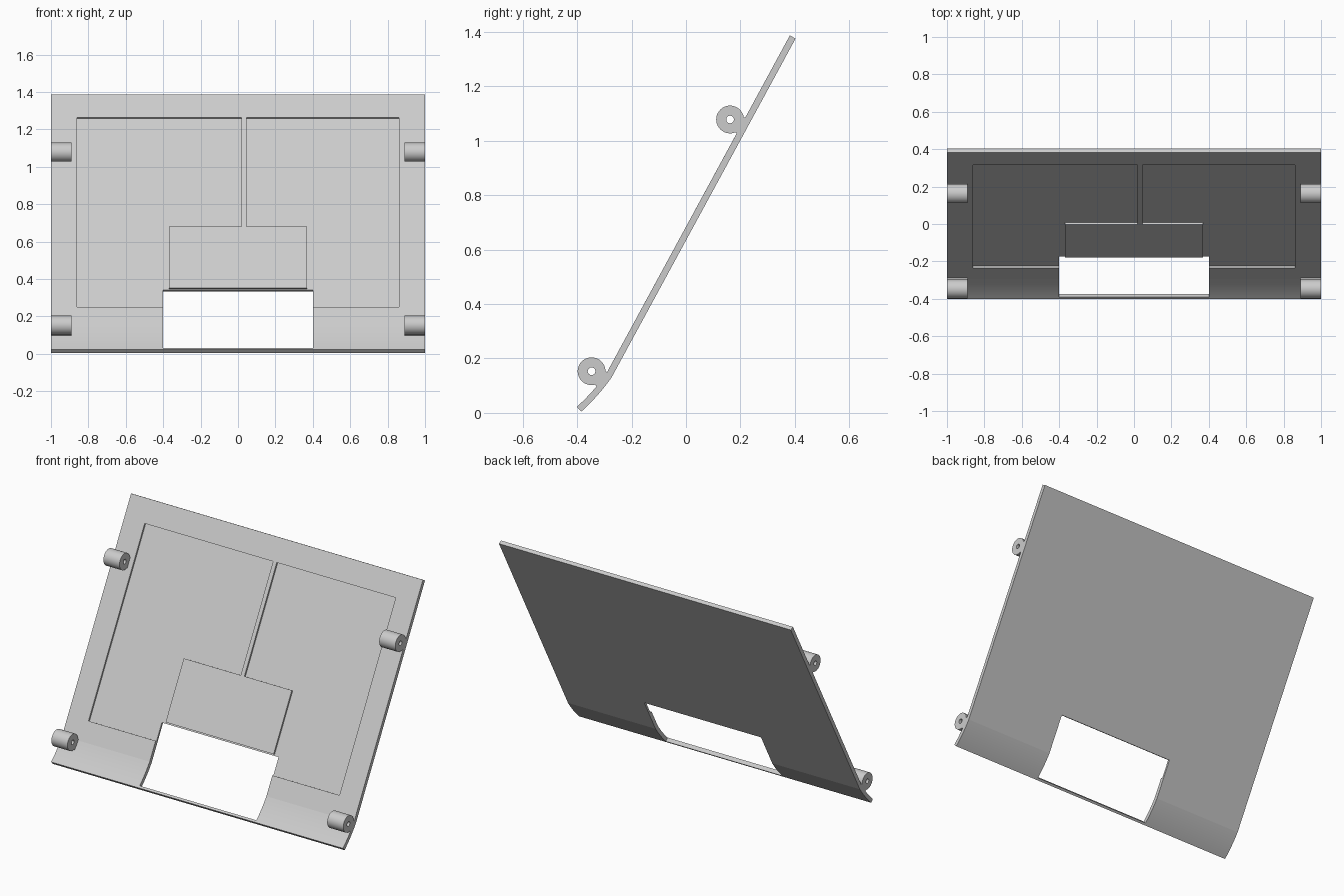
import bpy, bmesh, math
from mathutils import Vector

if "Cube" in bpy.data.objects:
    bpy.data.objects.remove(bpy.data.objects["Cube"])

grey = bpy.data.materials.new("light_grey")
grey.use_nodes = True
GREY = (0.6, 0.6, 0.6, 1)
grey.diffuse_color = GREY
grey.node_tree.nodes["Principled BSDF"].inputs["Base Color"].default_value = GREY


def prism(name, outline, x0, x1):
    """Extrude a (y, z) outline along x."""
    bm = bmesh.new()
    face = bm.faces.new([bm.verts.new((x0, y, z)) for y, z in outline])
    ext = bmesh.ops.extrude_face_region(bm, geom=[face])["geom"]
    bmesh.ops.translate(bm, vec=(x1 - x0, 0, 0),
                        verts=[v for v in ext if isinstance(v, bmesh.types.BMVert)])
    bmesh.ops.recalc_face_normals(bm, faces=bm.faces)
    mesh = bpy.data.meshes.new(name)
    bm.to_mesh(mesh)
    bm.free()
    mesh.materials.append(grey)
    ob = bpy.data.objects.new(name, mesh)
    bpy.context.collection.objects.link(ob)
    return ob


def activate(ob):
    bpy.ops.object.select_all(action='DESELECT')
    ob.select_set(True)
    bpy.context.view_layer.objects.active = ob


def cut(ob, cutter):
    activate(ob)
    mod = ob.modifiers.new("cut", 'BOOLEAN')
    mod.operation, mod.solver, mod.object = 'DIFFERENCE', 'EXACT', cutter
    bpy.ops.object.modifier_apply(modifier=mod.name)
    bpy.data.objects.remove(cutter)


def smooth(ob, degrees):
    activate(ob)
    bpy.ops.object.shade_smooth_by_angle(angle=math.radians(degrees))


def along(a):
    return Vector((math.cos(a), math.sin(a)))


def outward(a):
    return Vector((-math.sin(a), math.cos(a)))


# Sheet section: straight main panel above a crease, gently curved lip below
THICK, FLOOR, LENGTH = 0.024, 0.013, 1.416
SLOPE = math.radians(61.5)
CREASE = Vector((-0.273, 0.131))
STEPS, LIP = 10, 0.169


def panel(s, d):
    return CREASE + along(SLOPE) * s + outward(SLOPE) * d


def lip(length):
    """Points and slopes down the back of the lip, starting at the crease."""
    p, nodes = CREASE.copy(), [(CREASE.copy(), math.radians(58))]
    for i in range(STEPS):
        a = math.radians(55 - 13 * (i + 0.5) / STEPS)
        p = p - along(a) * length / STEPS
        nodes.append((p, a))
    return nodes


def section(top, length, d0, d1):
    nodes = lip(length)
    back = [p + outward(a) * d0 for p, a in nodes]
    front = [p + outward(a) * d1 for p, a in reversed(nodes)]
    return [panel(top, d0)] + back + front + [panel(top, d1)]


def slab(name, x0, x1, s0, s1, d0, d1):
    return prism(name, [panel(s0, d0), panel(s1, d0), panel(s1, d1), panel(s0, d1)], x0, x1)


sheet = prism("door_panel", section(LENGTH, LIP, 0, THICK), -1, 1)
# Shallow front recess and the opening through the lower edge
cut(sheet, slab("recess_cutter", -0.86, 0.86, 0.123, 1.276, FLOOR, 0.06))
cut(sheet, prism("opening_cutter", section(0.231, LIP - 0.014, -0.03, 0.05), -0.4, 0.4))
smooth(sheet, 4)

# Raised plate and rib standing on the recess floor
slab("centre_plate", -0.37, 0.37, 0.239, 0.612, FLOOR - 0.004, THICK)
slab("centre_rib", 0.02, 0.045, 0.61, 1.278, FLOOR - 0.004, THICK)


def circle(c, r, n=48):
    return [c + along(math.tau * i / n) * r for i in range(n)]


# Hinge barrels with a pin hole, each on a short web
for level, centre, tilt in (("upper", Vector((0.162, 1.078)), SLOPE),
                            ("lower", Vector((-0.347, 0.153)), math.radians(53))):
    for side, x0, x1 in (("right", -1, -0.89), ("left", 0.89, 1)):
        barrel = prism(f"{level}_{side}_hinge_barrel", circle(centre, 0.051), x0, x1)
        cut(barrel, prism("pin_cutter", circle(centre, 0.014, 24), x0 - 0.1, x1 + 0.1))
        smooth(barrel, 30)
        u, n = along(tilt) * 0.032, outward(tilt)
        near, far = centre - n * 0.02, centre - n * 0.056
        prism(f"{level}_{side}_hinge_web", [near - u, near + u, far + u, far - u], x0, x1)
